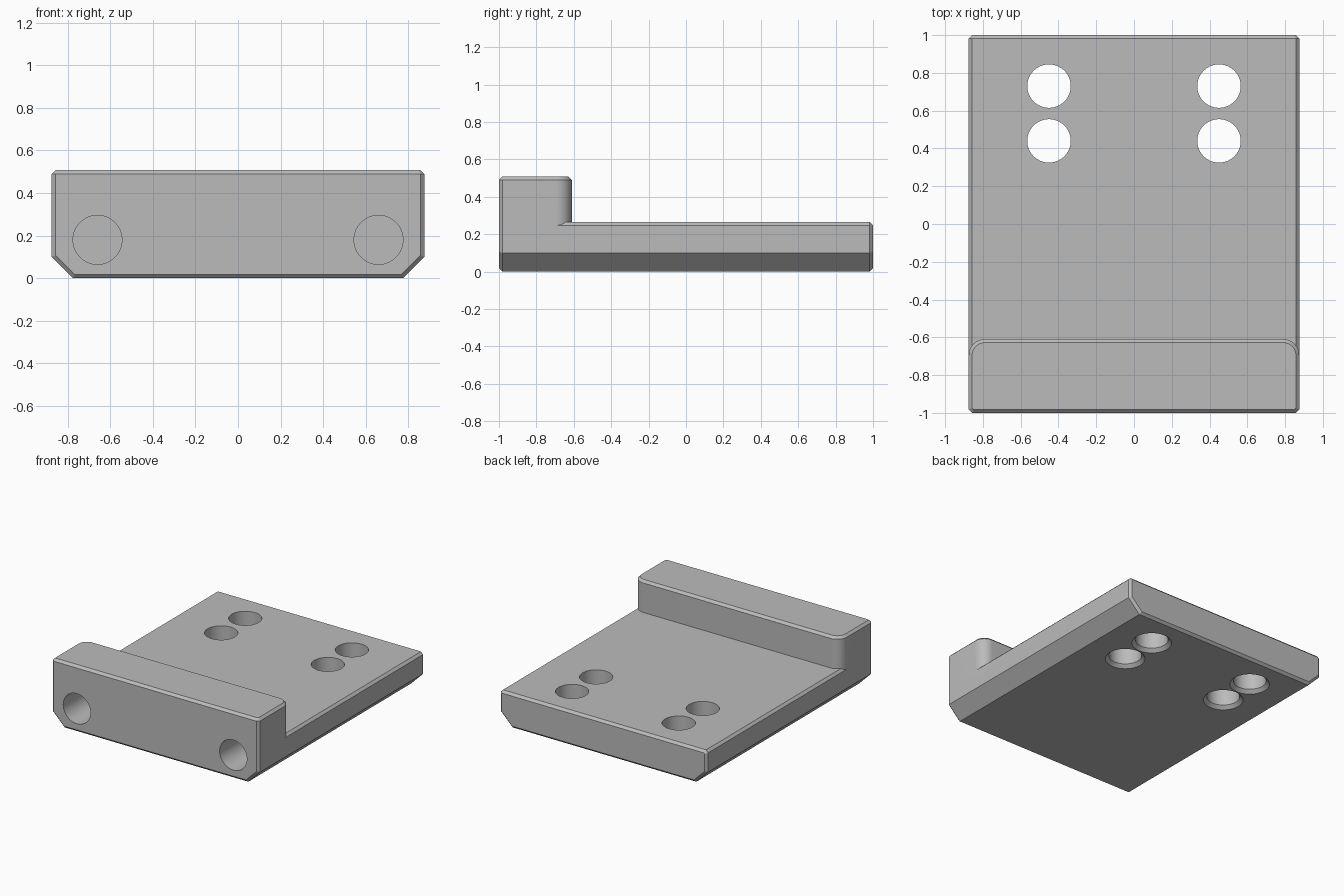
import bpy
import bmesh
from math import sin, cos, pi, radians, sqrt
from mathutils import Matrix, Vector

if "Cube" in bpy.data.objects:
    bpy.data.objects.remove(bpy.data.objects["Cube"])

W = 0.875          # half width
CH = 0.018         # small edge chamfer
TOP = 0.265        # plate thickness
BLOCK_TOP = 0.508
BLOCK_BACK = -0.61
K = 2 - sqrt(2)    # how much a chamfer shrinks when its outline is inset

metal = bpy.data.materials.new("light grey metal")
metal.use_nodes = True
grey = (0.5, 0.5, 0.5, 1)
metal.diffuse_color = grey
metal.node_tree.nodes["Principled BSDF"].inputs["Base Color"].default_value = grey


def loft(name, rings):
    """Skin a list of equal-length closed rings and cap both ends."""
    bm = bmesh.new()
    loops = [[bm.verts.new(p) for p in ring] for ring in rings]
    n = len(loops[0])
    for a, b in zip(loops, loops[1:]):
        for i in range(n):
            j = (i + 1) % n
            bm.faces.new((a[i], a[j], b[j], b[i]))
    bm.faces.new(loops[0])
    bm.faces.new(loops[-1])
    bmesh.ops.recalc_face_normals(bm, faces=bm.faces)
    mesh = bpy.data.meshes.new(name)
    bm.to_mesh(mesh)
    bm.free()
    obj = bpy.data.objects.new(name, mesh)
    bpy.context.collection.objects.link(obj)
    mesh.materials.append(metal)
    return obj


def mirrored(half):
    return half + [(-x, v) for x, v in reversed(half)]


def plate_ring(y, d):
    """Plate cross-section with big lower chamfers, inset by d."""
    w, low, high = W - d, d, TOP - d
    big, small = 0.1 - d * K, CH - d * K
    half = [(w - big, low), (w, low + big), (w, high - small), (w - small, high)]
    return [(x, y, z) for x, z in mirrored(half)]


def block_ring(z, d):
    """Block outline: chamfered front corners, rounded back corners."""
    w, front, back = W - d, -1 + d, BLOCK_BACK - d
    small, r = CH - d * K, 0.085 - d
    half = [(w - small, front), (w, front + small)]
    for i in range(13):
        a = i * pi / 24
        half.append((w - r + r * cos(a), back - r + r * sin(a)))
    return [(x, y, z) for x, y in mirrored(half)]


def drill(name, origin, axis, steps):
    """Round cutter described by (distance along axis, radius) steps."""
    turn = Vector((0, 0, 1)).rotation_difference(Vector(axis)).to_matrix().to_4x4()
    place = Matrix.Translation(origin) @ turn
    n = 64
    rings = [[place @ Vector((r * cos(2 * pi * i / n), r * sin(2 * pi * i / n), h))
              for i in range(n)] for h, r in steps]
    return loft(name, rings)


def boolean(target, tool, operation):
    mod = target.modifiers.new(operation.lower(), "BOOLEAN")
    mod.operation = operation
    mod.solver = "EXACT"
    mod.object = tool
    bpy.context.view_layer.objects.active = target
    bpy.ops.object.modifier_apply(modifier=mod.name)
    bpy.data.objects.remove(tool)


# Base plate and raised front block
plate = loft("mounting_plate", [plate_ring(-1, CH), plate_ring(-1 + CH, 0),
                                plate_ring(1 - CH, 0), plate_ring(1, CH)])
block = loft("front_block", [block_ring(0.13, 0), block_ring(BLOCK_TOP - CH, 0),
                             block_ring(BLOCK_TOP, CH)])
boolean(plate, block, "UNION")

# Holes: countersunk through holes and blind front bores
for side in (-1, 1):
    for y in (0.44, 0.73):
        boolean(plate, drill("through_hole", (side * 0.45, y, 0), (0, 0, 1),
                             [(-0.05, 0.19), (0.025, 0.115), (0.4, 0.115)]), "DIFFERENCE")
    boolean(plate, drill("front_bore", (side * 0.66, -1, 0.18), (0, 1, 0),
                         [(-0.05, 0.115), (0.3, 0.115)]), "DIFFERENCE")

# Smooth bores, crisp edges
bpy.ops.object.select_all(action="DESELECT")
plate.select_set(True)
bpy.context.view_layer.objects.active = plate
bpy.ops.object.shade_smooth_by_angle(angle=radians(30))
